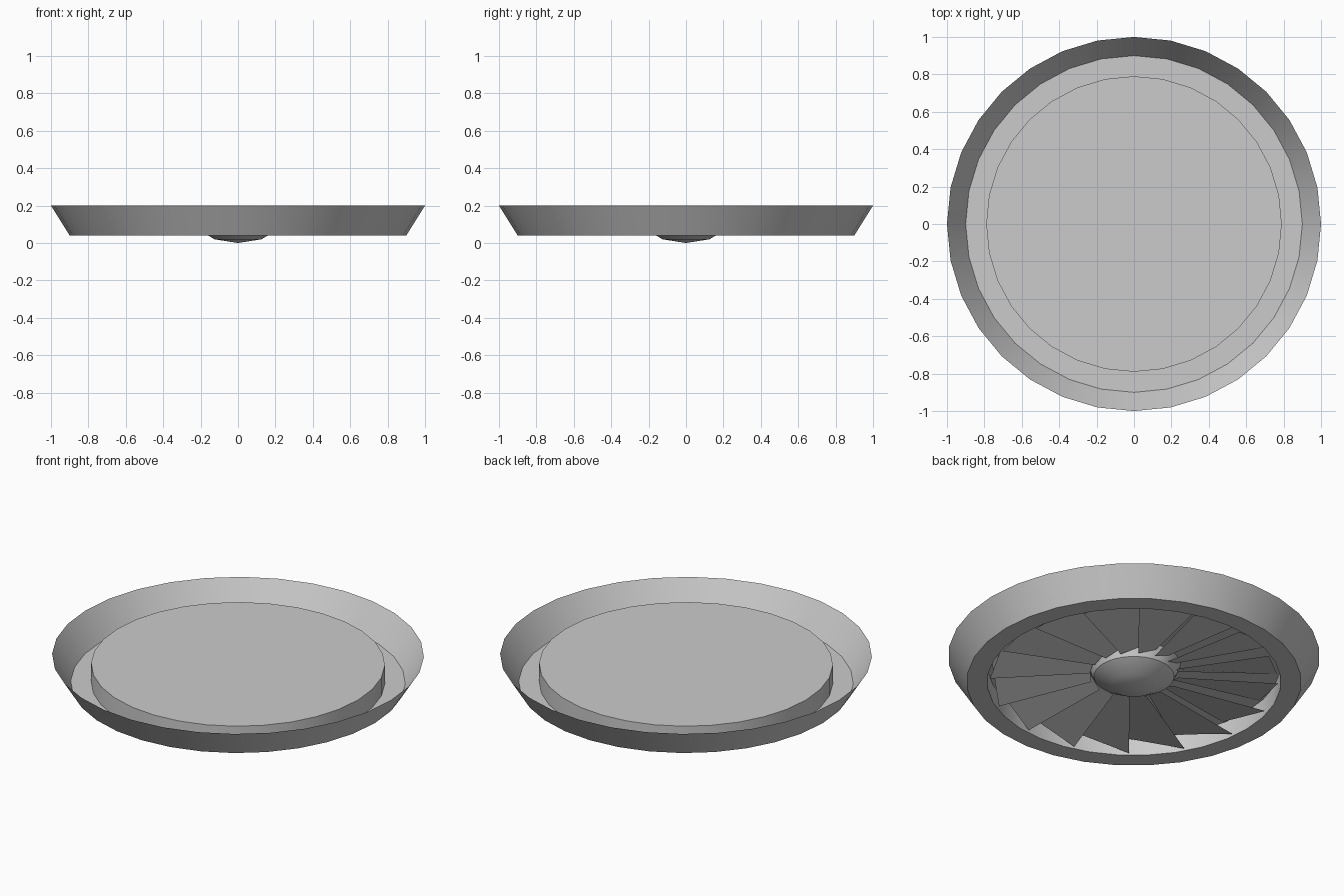
import bpy, bmesh
from math import sin, cos, radians, pi

if "Cube" in bpy.data.objects:
    bpy.data.objects.remove(bpy.data.objects["Cube"], do_unlink=True)

SIDES, BLADES = 32, 16

grey = bpy.data.materials.new("light_grey")
grey.use_nodes = True
grey.diffuse_color = (0.6, 0.6, 0.6, 1)
grey.node_tree.nodes["Principled BSDF"].inputs["Base Color"].default_value = grey.diffuse_color


def finish(name, bm, smooth=True):
    mesh = bpy.data.meshes.new(name)
    bm.to_mesh(mesh)
    bm.free()
    mesh.materials.append(grey)
    obj = bpy.data.objects.new(name, mesh)
    bpy.context.collection.objects.link(obj)
    if smooth:
        bpy.ops.object.select_all(action="DESELECT")
        obj.select_set(True)
        bpy.context.view_layer.objects.active = obj
        bpy.ops.object.shade_smooth_by_angle(angle=radians(35))
    return obj


def lathe(name, profile):
    """Spin a (radius, height) profile around the z axis."""
    bm = bmesh.new()
    verts = [bm.verts.new((r, 0, z)) for r, z in profile]
    edges = [bm.edges.new(pair) for pair in zip(verts, verts[1:])]
    bmesh.ops.spin(bm, geom=verts + edges, cent=(0, 0, 0), axis=(0, 0, 1),
                   angle=2 * pi, steps=SIDES, use_duplicate=False)
    bmesh.ops.remove_doubles(bm, verts=bm.verts[:], dist=0.0005)
    bmesh.ops.recalc_face_normals(bm, faces=bm.faces[:])
    return finish(name, bm)


# Flared outer wall, flat lower ring and raised drum, as one thin shell
lathe("flared_housing", [(1, 0.2), (0.9, 0.04), (0.79, 0.04), (0.79, 0.148), (0, 0.148)])

# Domed hub hanging under the drum
lathe("hub_dome", [(0.25 * sin(radians(a)), 0.147 * (1 - cos(radians(a)))) for a in (0, 30, 60, 90)])

# Ring of tilted fan blades: corners are (radius, angle, height)
corners = [(0.24, -12, 0.08), (0.775, -15.5, 0.045), (0.775, 12, 0.144), (0.24, 12, 0.12)]
bm = bmesh.new()
for i in range(BLADES):
    turn = 360 / BLADES * i
    bm.faces.new([bm.verts.new((r * cos(radians(a + turn)), r * sin(radians(a + turn)), z))
                  for r, a, z in corners])
finish("fan_blades", bm, smooth=False)
